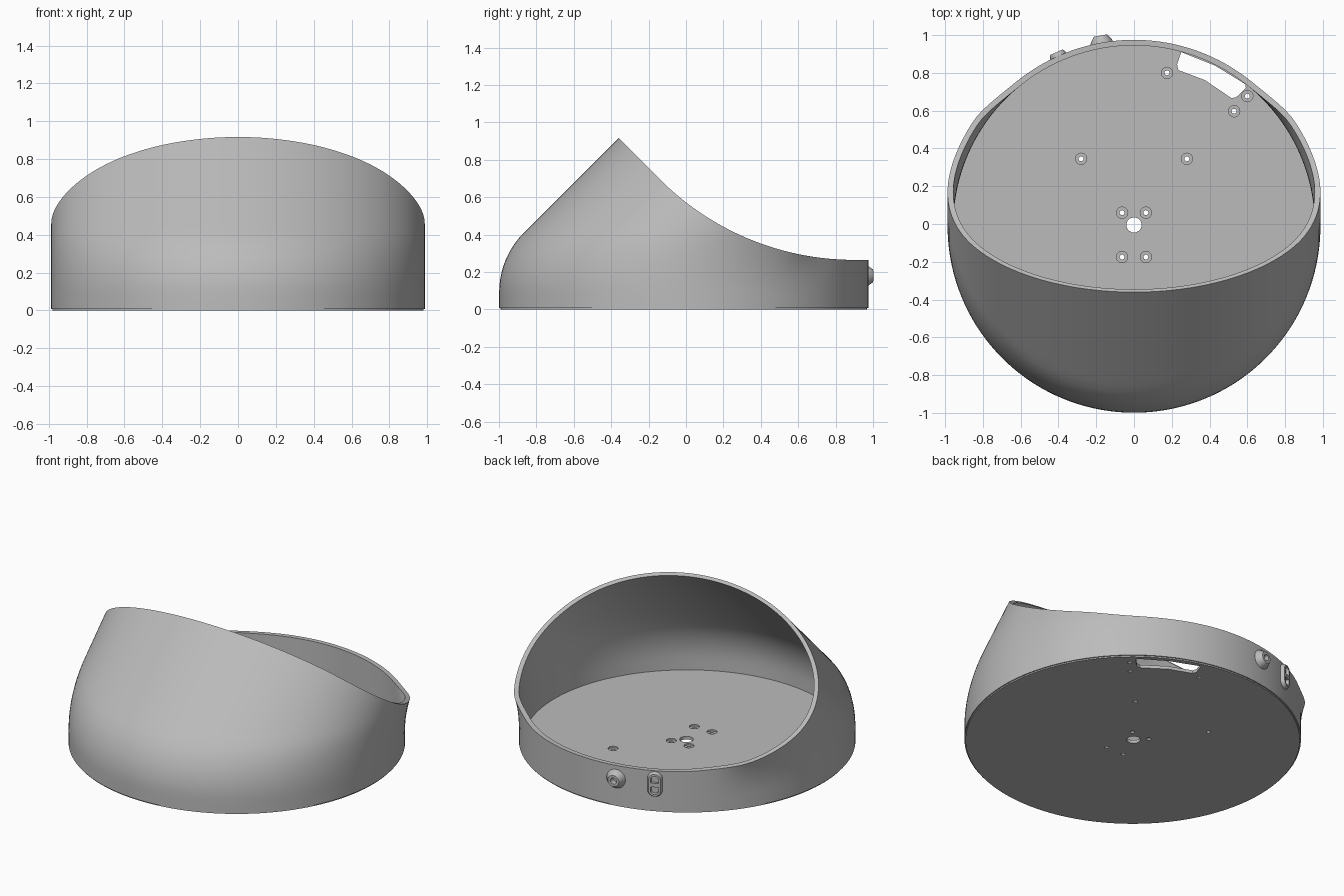
import bpy, bmesh, math
from mathutils import Matrix, Vector

cube = bpy.data.objects.get("Cube")
if cube:
    bpy.data.objects.remove(cube)

RADIUS, INNER, CENTRE_Y = 0.987, 0.957, -0.012
FLOOR, BACK_HEIGHT = 0.02, 0.265
COLUMNS, ROWS = 144, 24

grey = bpy.data.materials.new("plain grey")
grey.use_nodes = True
colour = (0.5, 0.5, 0.5, 1)
grey.diffuse_color = colour
grey.node_tree.nodes["Principled BSDF"].inputs["Base Color"].default_value = colour


def make_object(name, bm, smooth=True):
    bmesh.ops.recalc_face_normals(bm, faces=bm.faces)
    mesh = bpy.data.meshes.new(name)
    bm.to_mesh(mesh)
    bm.free()
    mesh.materials.append(grey)
    obj = bpy.data.objects.new(name, mesh)
    bpy.context.collection.objects.link(obj)
    if smooth:
        bpy.ops.object.select_all(action="DESELECT")
        obj.select_set(True)
        bpy.context.view_layer.objects.active = obj
        bpy.ops.object.shade_smooth_by_angle(angle=math.radians(35))
    return obj


def bridge(bm, a, b):
    for i in range(len(a)):
        j = (i + 1) % len(a)
        bm.faces.new((a[i], a[j], b[j], b[i]))


def lean(z):
    """Backward shift of the round section: upright, then a bend, then 45 degrees."""
    bend, start = 0.45, 0.092
    h = z - start
    if h <= 0:
        return 0
    end = bend * math.sqrt(0.5)
    if h < end:
        return bend - math.sqrt(bend * bend - h * h)
    return bend - end + h - end


def cut_height(y):
    """Side profile of the opening: straight slope, concave arc, level back."""
    arc, end_y = 1.47, 0.9
    if y >= end_y:
        return BACK_HEIGHT
    d = end_y - y
    flat = arc * math.sqrt(0.5)
    if d < flat:
        return BACK_HEIGHT + arc - math.sqrt(arc * arc - d * d)
    return BACK_HEIGHT + arc - flat + d - flat


def wall_point(radius, angle, z):
    s = math.sin(angle)
    t = min(max((s - 0.5) / 0.28, 0), 1)
    fade = 1 - t * t * (3 - 2 * t)
    return Vector((radius * math.cos(angle), CENTRE_Y + radius * s + fade * lean(z), z))


def rim_height(radius, angle):
    low, high = 0.1, 1.2
    for _ in range(40):
        mid = (low + high) / 2
        if mid < cut_height(wall_point(radius, angle, mid).y):
            low = mid
        else:
            high = mid
    return low


# Leaning hood wall, with an outer and an inner skin
bm = bmesh.new()
angles = [2 * math.pi * i / COLUMNS for i in range(COLUMNS)]


def skin(radius, bottom):
    tops = [rim_height(radius, a) for a in angles]
    return [[bm.verts.new(wall_point(radius, a, bottom + (top - bottom) * r / ROWS))
             for a, top in zip(angles, tops)] for r in range(ROWS + 1)]


outer, inner = skin(RADIUS, 0.008), skin(INNER, 0.008)
loops = outer + inner[::-1]
for a, b in zip(loops, loops[1:] + loops[:1]):
    bridge(bm, a, b)
make_object("hood_wall", bm)


# Base plate with its openings
def cylinder(bm, x, y, radius, low, high, sides=24):
    bmesh.ops.create_cone(bm, cap_ends=True, segments=sides, radius1=radius, radius2=radius,
                          depth=high - low, matrix=Matrix.Translation((x, y, (low + high) / 2)))


bm = bmesh.new()
cylinder(bm, 0, CENTRE_Y, 0.98, 0, FLOOR, COLUMNS)
plate = make_object("base_plate", bm, False)

screws = [(0.175, 0.8), (0.6, 0.677), (0.53, 0.597)]
for side in (-1, 1):
    screws += [(side * 0.28, 0.345), (side * 0.063, 0.06), (side * 0.063, -0.175)]

through = bmesh.new()
cylinder(through, 0, -0.005, 0.04, -0.1, 0.1, 32)
recess = bmesh.new()
for x, y in screws:
    cylinder(through, x, y, 0.013, -0.1, 0.1)
    cylinder(recess, x, y, 0.03, 0.01, 0.1)

# Curved cable slot
slot = [(0.25, 0.91), (0.43, 0.838), (0.59, 0.74), (0.592, 0.72), (0.54, 0.67),
        (0.515, 0.667), (0.375, 0.762), (0.235, 0.815), (0.228, 0.845)]
low = [through.verts.new((x, y, -0.1)) for x, y in slot]
high = [through.verts.new((x, y, 0.1)) for x, y in slot]
bridge(through, low, high)
through.faces.new(low)
through.faces.new(high)

for name, cutter_bm in (("through_hole_cutter", through), ("screw_recess_cutter", recess)):
    cutter = make_object(name, cutter_bm, False)
    cutter.hide_render = True
    cutter.hide_viewport = True
    cutter.display_type = "WIRE"
    mod = plate.modifiers.new(name, "BOOLEAN")
    mod.operation = "DIFFERENCE"
    mod.solver = "EXACT"
    mod.object = cutter


# Sockets on the back wall
def socket(name, degrees, height, half_length, profile, bar=False):
    a = math.radians(degrees)
    out = Vector((-math.sin(a), math.cos(a), 0))
    across = Vector((math.cos(a), math.sin(a), 0))
    up = Vector((0, 0, 1))
    base = out * RADIUS + Vector((0, CENTRE_Y, height))
    bm = bmesh.new()
    rings = []
    for radius, depth in profile:
        ring = []
        for i in range(32):
            t = 2 * math.pi * (i + 0.5) / 32
            stretch = math.copysign(half_length, math.sin(t))
            ring.append(bm.verts.new(base + out * depth + across * radius * math.cos(t)
                                     + up * (radius * math.sin(t) + stretch)))
        rings.append(ring)
    for p, q in zip(rings, rings[1:]):
        bridge(bm, p, q)
    bm.faces.new(rings[0])
    bm.faces.new(rings[-1])
    if bar:
        turn = Matrix((across, out, up)).transposed().to_4x4()
        bmesh.ops.create_cube(bm, size=1, matrix=Matrix.Translation(base + out * 0.01) @ turn
                              @ Matrix.Diagonal((0.05, 0.02, 0.025, 1)))
    make_object(name, bm)


socket("round_socket", 10, 0.18, 0,
       [(0.06, -0.02), (0.06, 0.003), (0.036, 0.038), (0.02, 0.038), (0.016, 0.006)])
socket("double_socket", 24, 0.18, 0.035,
       [(0.045, -0.02), (0.045, 0.006), (0.036, 0.022), (0.024, 0.022), (0.022, 0.004)], True)
